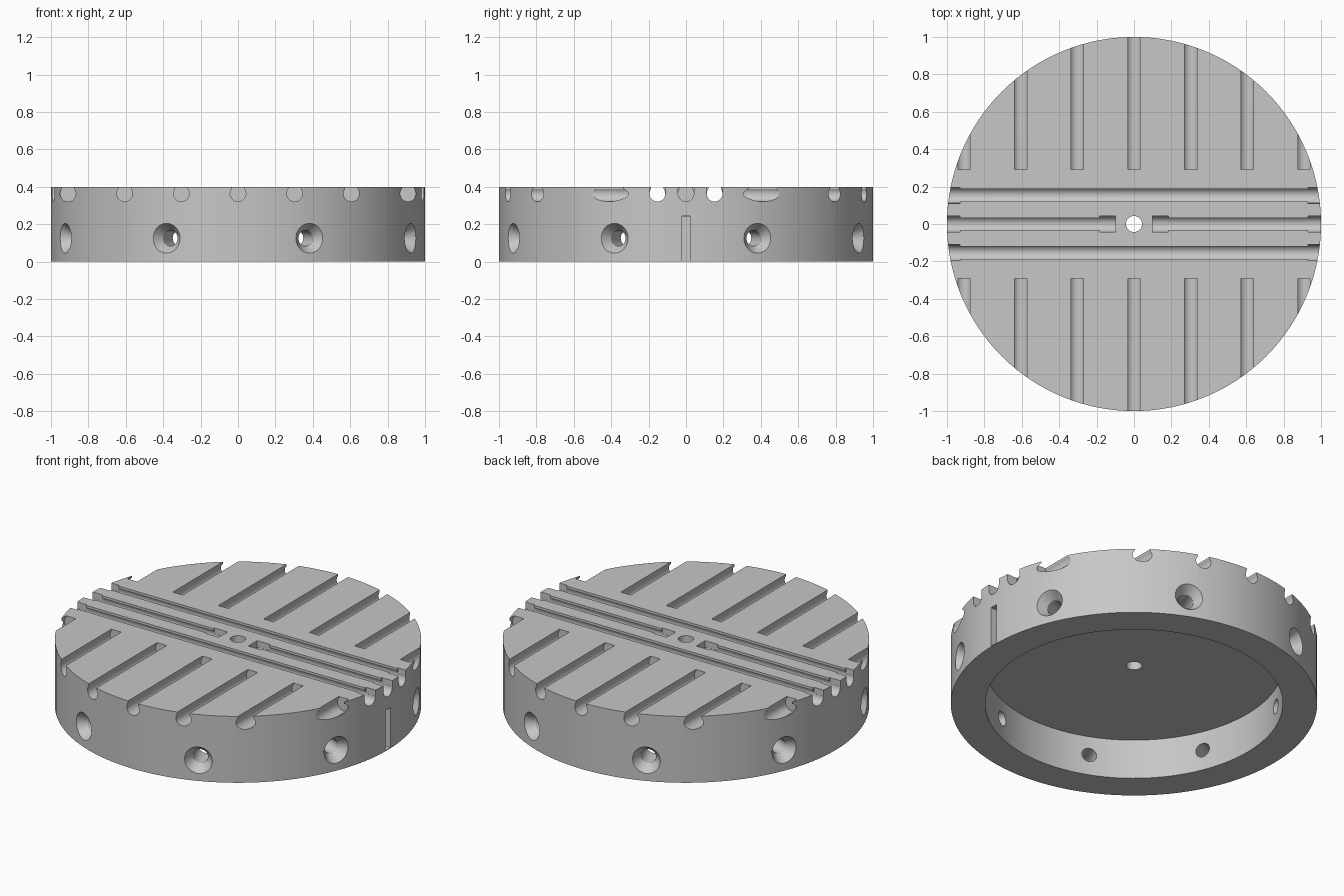
import bpy, bmesh
from math import sin, cos, pi, radians, asin
from mathutils import Matrix, Vector

if "Cube" in bpy.data.objects:
    bpy.data.objects.remove(bpy.data.objects["Cube"])

HEIGHT, CAVITY_TOP = 0.4, 0.24
BULB_R, BULB_Z, NECK = 0.042, 0.363, 0.033

grey = bpy.data.materials.new("machined_grey")
grey.use_nodes = True
grey.diffuse_color = (0.57, 0.57, 0.57, 1)
grey.node_tree.nodes["Principled BSDF"].inputs["Base Color"].default_value = grey.diffuse_color


def loft(name, rings, matrix=Matrix()):
    """Closed solid through a list of matching point rings."""
    bm = bmesh.new()
    loops = [[bm.verts.new(matrix @ Vector(p)) for p in ring] for ring in rings]
    for a, b in zip(loops, loops[1:]):
        n = len(a)
        for i in range(n):
            j = (i + 1) % n
            bm.faces.new((a[i], a[j], b[j], b[i]))
    bm.faces.new(loops[0])
    bm.faces.new(loops[-1])
    bmesh.ops.recalc_face_normals(bm, faces=bm.faces)
    mesh = bpy.data.meshes.new(name)
    bm.to_mesh(mesh)
    bm.free()
    mesh.materials.append(grey)
    obj = bpy.data.objects.new(name, mesh)
    bpy.context.collection.objects.link(obj)
    return obj


def turned(name, profile, sides, matrix=Matrix()):
    """Solid of revolution about z from (radius, height) pairs."""
    rings = [[(r * cos(2 * pi * i / sides), r * sin(2 * pi * i / sides), z)
              for i in range(sides)] for r, z in profile]
    return loft(name, rings, matrix)


def bar(name, outline, start, end, angle=0, offset=0):
    """Extrude a (side, height) outline along x, then turn it about z."""
    rings = [[(x, offset + s, z) for s, z in outline] for x in (start, end)]
    return loft(name, rings, Matrix.Rotation(angle, 4, "Z"))


def box(half, low, high):
    return [(-half, low), (half, low), (half, high), (-half, high)]


def cut(cutter):
    cutter.hide_render = True
    mod = body.modifiers.new("cut", "BOOLEAN")
    mod.operation, mod.solver, mod.object = "DIFFERENCE", "EXACT", cutter
    bpy.ops.object.modifier_apply(modifier=mod.name)
    bpy.data.objects.remove(cutter)


# Round body
body = turned("round_base_plate", [(1, 0), (1, HEIGHT)], 128)
bpy.context.view_layer.objects.active = body
body.select_set(True)

# Underside cavity and centre hole
cut(turned("cavity", [(0.812, -0.1), (0.812, CAVITY_TOP)], 128))
cut(turned("centre_hole", [(0.043, 0.1), (0.043, 0.5)], 32))

# Keyhole groove outline: round channel with a narrower open neck
open_angle = asin(NECK / BULB_R)
STEPS = 24
keyhole = [(NECK, 0.45)]
for i in range(STEPS + 1):
    a = open_angle + (2 * pi - 2 * open_angle) * i / STEPS
    keyhole.append((BULB_R * sin(a), BULB_Z + BULB_R * cos(a)))
keyhole.append((-NECK, 0.45))
entry = box(BULB_R + 0.0005, BULB_Z, 0.45)

# Cross grooves on the front and back halves
for angle in (radians(90), radians(-90)):
    for i in range(-3, 4):
        cut(bar("cross_groove", keyhole, 0.292, 1.1, angle, i * 0.303))

# Two full-length grooves and the split middle groove
for y in (-0.153, 0.153):
    cut(bar("long_groove", keyhole, -1.1, 1.1, 0, y))
for angle in (0, pi):
    cut(bar("middle_groove", keyhole, 0.1, 1.1, angle))
    cut(bar("middle_entry", entry, 0.098, 0.185, angle))
    for y in (-0.153, 0, 0.153):
        cut(bar("end_entry", entry, 0.93, 1.1, angle, y))

# Eight countersunk holes through the wall
countersink = [(0.042, 0.7), (0.042, 0.945), (0.08, 1.0), (0.115, 1.05)]
for i in range(8):
    place = (Matrix.Translation((0, 0, 0.125)) @ Matrix.Rotation(radians(22.5 + 45 * i), 4, "Z")
             @ Matrix.Rotation(radians(90), 4, "Y"))
    cut(turned("countersunk_hole", countersink, 32, place))

# Narrow slot in the left side wall
cut(bar("wall_slot", box(0.0225, 0.004, 0.245), 0.7, 1.1))

bpy.ops.object.shade_smooth_by_angle(angle=radians(25))
